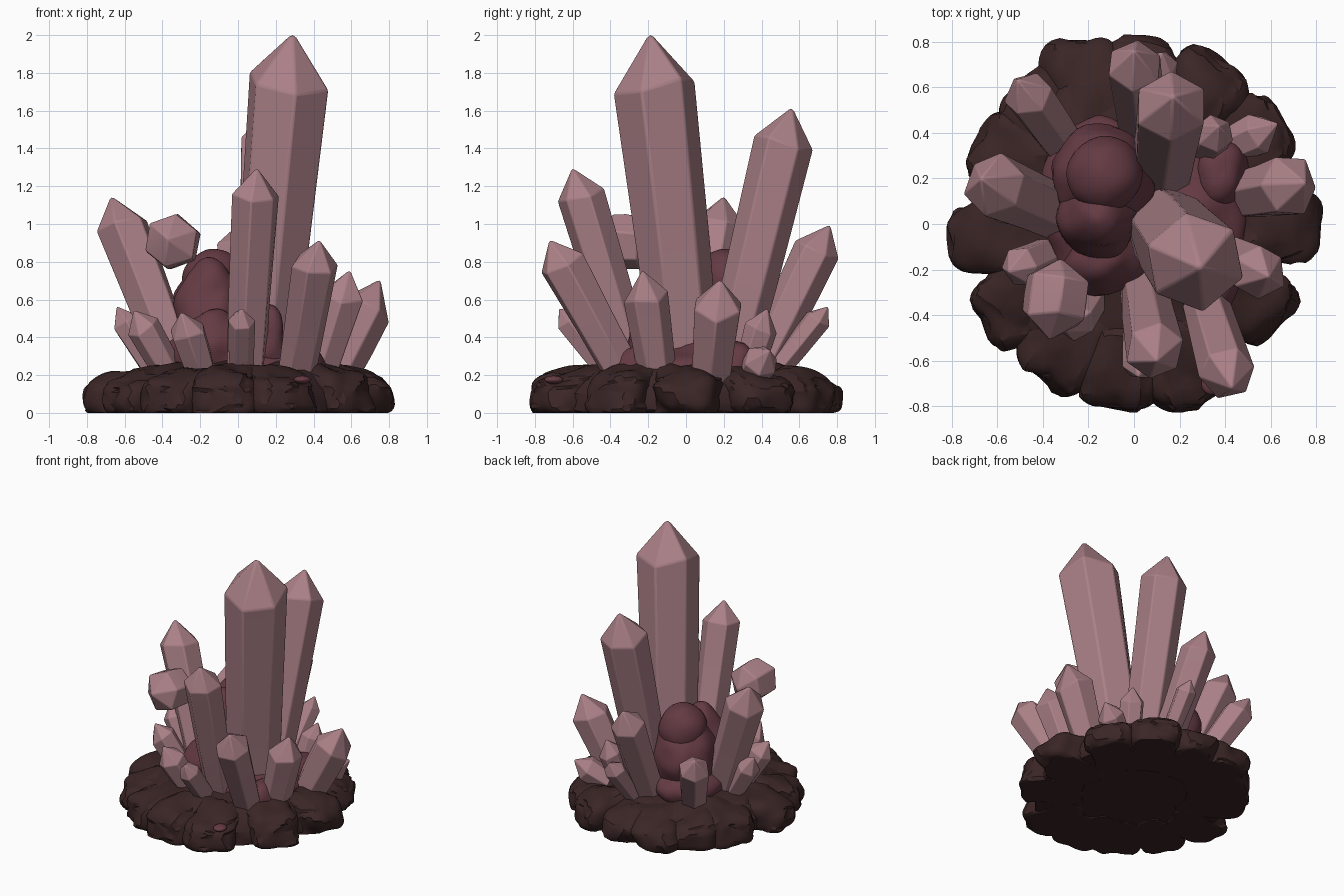
import bpy, bmesh, math, random
from mathutils import Vector, noise

if "Cube" in bpy.data.objects:
    bpy.data.objects.remove(bpy.data.objects["Cube"])

random.seed(7)


def material(name, rgb):
    m = bpy.data.materials.new(name)
    m.diffuse_color = (*rgb, 1)
    m.use_nodes = True
    m.node_tree.nodes["Principled BSDF"].inputs["Base Color"].default_value = m.diffuse_color
    return m


CRYSTAL = material("dusty pink", (0.40, 0.215, 0.24))
ROSE = material("dark rose", (0.13, 0.043, 0.056))
ROCK = material("dark brown", (0.043, 0.0185, 0.0185))


def finish(bm, name, mat, angle, bevel=0):
    bmesh.ops.recalc_face_normals(bm, faces=bm.faces)
    me = bpy.data.meshes.new(name)
    bm.to_mesh(me)
    bm.free()
    me.materials.append(mat)
    ob = bpy.data.objects.new(name, me)
    bpy.context.collection.objects.link(ob)
    if bevel:
        mod = ob.modifiers.new("bevel", 'BEVEL')
        mod.width, mod.segments, mod.limit_method = bevel, 2, 'ANGLE'
    bpy.ops.object.select_all(action='DESELECT')
    ob.select_set(True)
    bpy.context.view_layer.objects.active = ob
    bpy.ops.object.shade_smooth_by_angle(angle=math.radians(angle))
    return ob


def crystal(name, base, tip, r, roll=0, cap=1.15, taper=0.85, double=False):
    """Six-sided prism with an uneven pyramid tip, running from base to tip."""
    base, tip = Vector(base), Vector(tip)
    axis = tip - base
    tip += axis.normalized() * r * 0.07  # allow for the bevel rounding the point
    length = axis.length
    q = axis.to_track_quat('Z', 'Y')
    # keep the hexagon's turn measured from world x
    right = q.inverted() @ Vector((1, 0, 0))
    start = math.atan2(right.y, right.x) + math.radians(roll)
    bm = bmesh.new()
    heights = [0, length * 0.35, length - cap * r]
    if double:
        heights = [cap * r, length / 2, length - cap * r]
    rings = []
    for k, h in enumerate(heights):
        scale = (taper, (taper + 1) / 2, 1)[k]
        ring = []
        for i in range(6):
            a = start + i * math.pi / 3
            rr = r * scale * random.uniform(0.95, 1.04)
            hh = h + (random.uniform(-0.16, 0.16) * r if k == 2 else 0)
            ring.append(bm.verts.new(base + q @ Vector((rr * math.cos(a), rr * math.sin(a), hh))))
        rings.append(ring)
    for lo, hi in zip(rings, rings[1:]):
        for i in range(6):
            j = (i + 1) % 6
            bm.faces.new((lo[i], lo[j], hi[j], hi[i]))
    top = bm.verts.new(tip)
    for i in range(6):
        bm.faces.new((rings[2][i], rings[2][(i + 1) % 6], top))
    if double:
        end = bm.verts.new(base)
        for i in range(6):
            bm.faces.new((rings[0][(i + 1) % 6], rings[0][i], end))
    else:
        bm.faces.new(rings[0][::-1])
    finish(bm, name, CRYSTAL, 25, r * 0.05)


def lump(name, centre, size, mat, power=1.0, rough=0.03, freq=5, turn=0, floor=0.0,
         steps=0.6, slope=0.0, angle=35):
    """Noisy rounded block; power below 1 is boxier, slope lowers it towards the rim."""
    bm = bmesh.new()
    bmesh.ops.create_icosphere(bm, subdivisions=4, radius=1)
    c, s = math.cos(turn), math.sin(turn)
    for v in bm.verts:
        d = v.co.normalized()
        p = Vector([math.copysign(abs(t) ** power, t) * k for t, k in zip(d, size)])
        p = Vector((p.x * c - p.y * s, p.x * s + p.y * c, p.z)) + Vector(centre)
        n = Vector((d.x * c - d.y * s, d.x * s + d.y * c, d.z))
        p += n * rough * noise.noise(p * freq)
        # chipped steps
        p += n * rough * steps * round(2 * noise.noise(p * freq * 0.8 + Vector((9, 3, 5)))) / 2
        p.z *= 1 - slope * min(1, max(0, (math.hypot(p.x, p.y) - 0.45) / 0.35))
        p.z = max(p.z, floor)
        v.co = p
    finish(bm, name, mat, angle)


# Rock base: ring of boulders and a low central mound
boulders = [(88, 0.80), (108, 0.83), (62, 0.82), (37, 0.78), (0, 0.81), (-33, 0.79), (-71, 0.83),
            (-96, 0.81), (-120, 0.80), (-147, 0.78), (-175, 0.81), (152, 0.79), (129, 0.79)]
for i, (deg, reach) in enumerate(boulders):
    a = math.radians(deg)
    d = reach - 0.23
    lump(f"rim_boulder_{i + 1}", (d * math.cos(a), d * math.sin(a), 0.10),
         (0.24, 0.18, 0.145 + 0.01 * (i % 3)), ROCK, 0.68, 0.05, 6, a, slope=0.22, angle=28)
lump("rock_mound", (0, 0, 0.06), (0.66, 0.66, 0.23), ROCK, 0.85, 0.05, 5, floor=0.006, angle=28)

# Rose mineral: bulbous growth, low mounds and small spikes between the crystals
lobes = [("rose_bulb", (-0.14, 0.20, 0.48), (0.22, 0.23, 0.30)),
         ("rose_head", (-0.13, 0.22, 0.695), (0.165, 0.17, 0.175)),
         ("rose_middle_lobe", (-0.16, 0.03, 0.47), (0.18, 0.18, 0.34)),
         ("rose_front_lobe", (-0.13, -0.16, 0.32), (0.17, 0.15, 0.22)),
         ("rose_skirt", (-0.16, 0.10, 0.28), (0.25, 0.37, 0.19)),
         ("rose_mound", (0.12, 0.02, 0.24), (0.36, 0.36, 0.12)),
         ("rose_side_mound", (0.39, 0.22, 0.25), (0.12, 0.14, 0.13)),
         ("rose_spike", (0.17, -0.23, 0.36), (0.09, 0.08, 0.20)),
         ("rose_right_mound", (0.36, -0.22, 0.23), (0.12, 0.16, 0.12)),
         ("rose_chip", (0.34, -0.70, 0.175), (0.045, 0.05, 0.022))]
for name, centre, size in lobes:
    rough = {"rose_chip": 0.0, "rose_head": 0.012}.get(name, 0.035)
    lump(name, centre, size, ROSE, 1.0, rough, 7, floor=0.1, steps=0.2)

# Crystals: base point, tip point, radius, roll
crystals = [("main_crystal", (0.13, 0.00, 0.22), (0.29, -0.19, 2.00), 0.222, 40),
            ("tall_back_crystal", (0.12, 0.22, 0.22), (0.17, 0.56, 1.61), 0.165, 30),
            ("tall_front_crystal", (0.04, -0.27, 0.22), (0.10, -0.60, 1.29), 0.13, 20),
            ("left_crystal", (-0.32, 0.04, 0.22), (-0.67, 0.20, 1.14), 0.145, 15),
            ("front_right_crystal", (0.31, -0.33, 0.20), (0.43, -0.72, 0.91), 0.125, 10),
            ("right_crystal", (0.42, -0.15, 0.18), (0.59, -0.23, 0.75), 0.125, 30),
            ("far_right_crystal", (0.50, 0.13, 0.17), (0.75, 0.18, 0.70), 0.14, 0),
            ("back_crystal", (0.04, 0.38, 0.22), (0.00, 0.76, 0.99), 0.125, 25),
            ("back_left_crystal", (-0.30, 0.34, 0.22), (-0.51, 0.63, 0.70), 0.11, 5),
            ("small_back_crystal", (0.10, 0.48, 0.22), (0.12, 0.75, 0.56), 0.075, 12),
            ("small_back_right_crystal", (0.31, 0.32, 0.20), (0.37, 0.43, 0.55), 0.09, 40),
            ("low_right_crystal", (0.40, 0.33, 0.17), (0.63, 0.44, 0.33), 0.095, 20),
            ("small_front_crystal", (0.02, -0.40, 0.20), (0.02, -0.67, 0.55), 0.075, 0),
            ("small_front_left_crystal", (-0.19, -0.32, 0.20), (-0.30, -0.47, 0.53), 0.10, 33),
            ("small_left_crystal", (-0.36, -0.13, 0.20), (-0.55, -0.21, 0.54), 0.095, 8),
            ("small_far_left_crystal", (-0.42, 0.05, 0.20), (-0.64, 0.10, 0.56), 0.085, 28)]
for args in crystals:
    crystal(*args)

# Loose crystal chunk hovering at the front left
crystal("loose_crystal_chunk", (-0.32, -0.15, 0.89), (-0.37, -0.50, 0.92), 0.15, 20, 0.6, 0.95, True)
